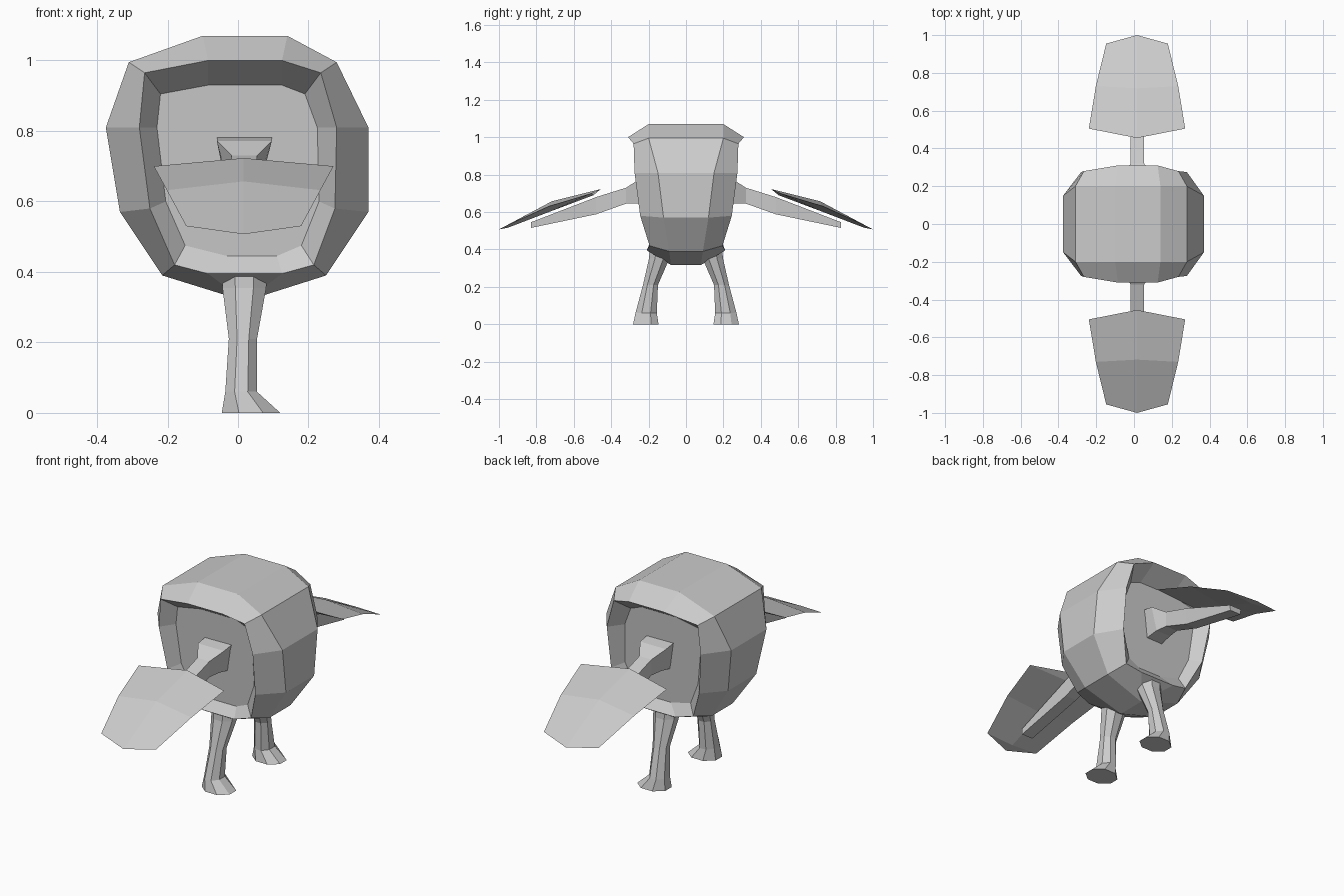
import bpy, bmesh, math


def finish(name, bm):
    bmesh.ops.remove_doubles(bm, verts=bm.verts, dist=0.0005)
    bmesh.ops.recalc_face_normals(bm, faces=bm.faces)
    me = bpy.data.meshes.new(name)
    bm.to_mesh(me)
    bm.free()
    ob = bpy.data.objects.new(name, me)
    bpy.context.collection.objects.link(ob)
    return ob


def loft(name, rings):
    """Skin equal-length rings of points and cap both ends."""
    bm = bmesh.new()
    vs = [[bm.verts.new(p) for p in r] for r in rings]
    n = len(vs[0])
    for a, b in zip(vs, vs[1:]):
        for i in range(n):
            j = (i + 1) % n
            bm.faces.new((a[i], a[j], b[j], b[i]))
    bm.faces.new(vs[0])
    bm.faces.new(vs[-1])
    return finish(name, bm)


# Body: silhouette loop, raised rim loop and recess loop, as (x, z, depth)
outer = [(-.10, 1.07, .20), (.14, 1.07, .20), (.28, .995, .20), (.37, .81, .15),
         (.37, .57, .12), (.25, .39, .09), (.02, .317, .08), (.02, .317, .08),
         (-.215, .39, .09), (-.335, .57, .12), (-.375, .81, .15), (-.31, .995, .20)]
rim = [(-.085, 1.0, .31), (.125, 1.0, .31), (.235, .965, .28), (.28, .81, .275),
       (.275, .58, .245), (.215, .42, .195), (.125, .395, .21), (-.085, .395, .21),
       (-.18, .42, .195), (-.25, .58, .245), (-.28, .81, .275), (-.265, .965, .28)]
recess = [(-.085, .93, .20), (.125, .93, .20), (.19, .905, .20), (.225, .81, .20),
          (.23, .60, .19), (.18, .475, .175), (.11, .445, .17), (-.03, .445, .17),
          (-.15, .475, .175), (-.205, .60, .19), (-.23, .81, .20), (-.22, .905, .20)]


def side(loop, s):
    return [(x, s * d, z) for x, z, d in loop]


loft("body", [side(recess, -1), side(rim, -1), side(outer, -1),
              side(outer, 1), side(rim, 1), side(recess, 1)])


def arm(name, s):
    # flared shoulder, thin arm: y, z top, z bottom, half width top, half width bottom
    secs = [(.17, .785, .63, .078, .05), (.255, .772, .645, .078, .045),
            (.32, .73, .645, .036, .036), (.48, .68, .588, .036, .034),
            (.83, .545, .515, .036, .034)]
    loft(name, [[(.018 - wt, s * y, zt), (.018 + wt, s * y, zt),
                 (.018 + wb, s * y, zb), (.018 - wb, s * y, zb)]
                for y, zt, zb, wt, wb in secs])


def blade(name, s):
    # ridged wing blade with a shallow keel underneath
    # half width, edge y, edge z, ridge y, ridge z, keel y, keel z
    rows = [(.255, .505, .70, .455, .723, .495, .69),
            (.218, .73, .632, .718, .657, .72, .605),
            (.163, .955, .53, 1.0, .507, .95, .517)]
    loft(name, [[(.016 - w, s * ye, ze), (.016, s * yr, zr),
                 (.016 + w, s * ye, ze), (.016, s * yk, zk)]
                for w, ye, ze, yr, zr, yk, zk in rows])


def leg(name, s):
    # eight-sided rings: x, y, z, x radius, y radius
    secs = [(.018, .135, .40, .064, .06), (.018, .142, .355, .062, .055),
            (.014, .19, .21, .04, .04), (.009, .213, .06, .045, .057),
            (.037, .215, 0, .083, .068)]
    angs = [math.radians(22.5 + 45 * i) for i in range(8)]
    k = 1 / math.cos(math.radians(22.5))
    loft(name, [[(cx + k * rx * math.cos(a), s * (cy + k * ry * math.sin(a)), z)
                 for a in angs] for cx, cy, z, rx, ry in secs])


# Mirrored limbs
for label, s in (("front", -1), ("back", 1)):
    arm(label + "_arm", s)
    blade(label + "_wing_blade", s)
    leg(label + "_leg", s)
